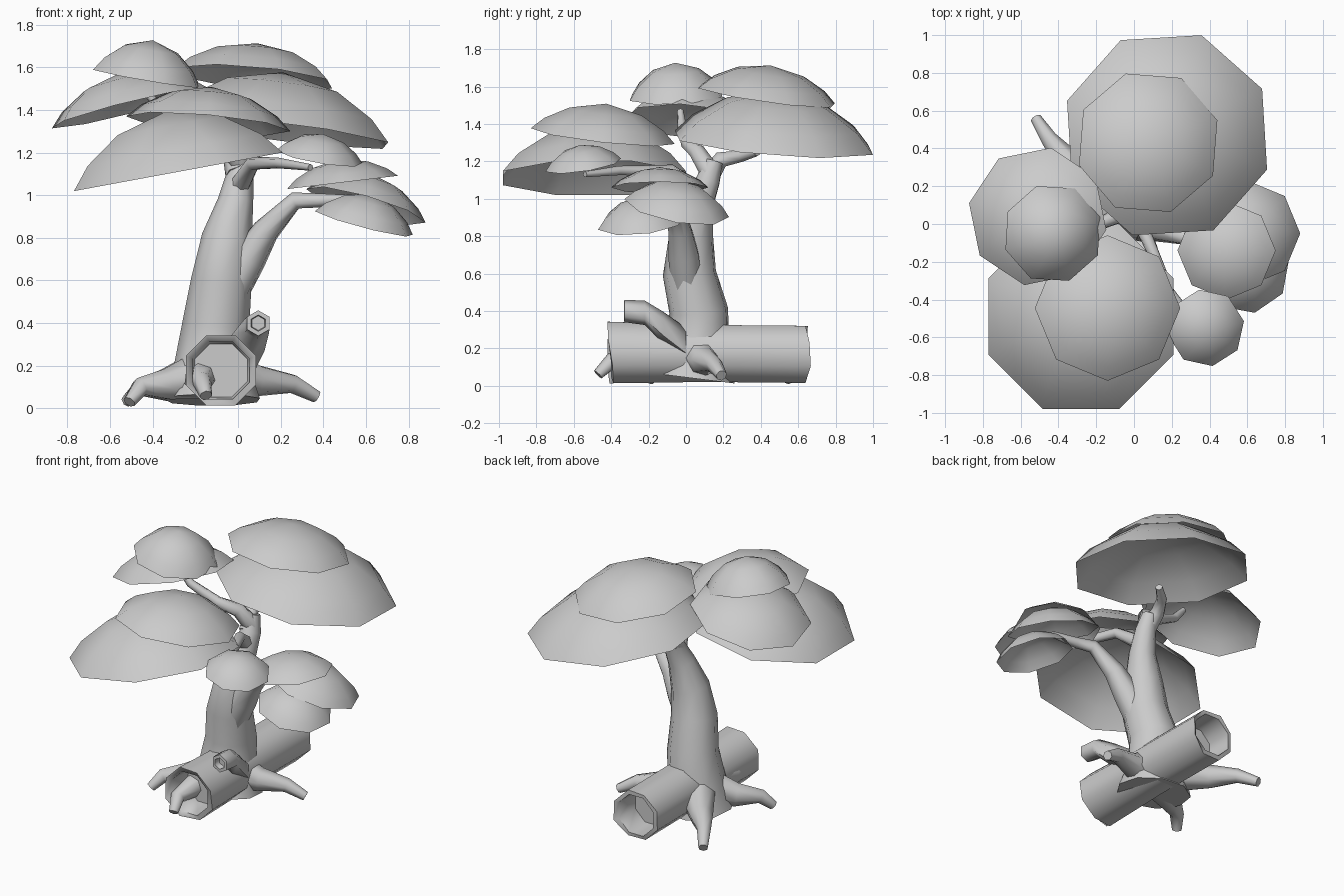
import bpy, bmesh, math, random
from mathutils import Vector

if "Cube" in bpy.data.objects:
    bpy.data.objects.remove(bpy.data.objects["Cube"])

random.seed(4)


def finish(name, bm, angle=50):
    bmesh.ops.recalc_face_normals(bm, faces=bm.faces)
    me = bpy.data.meshes.new(name)
    bm.to_mesh(me)
    bm.free()
    ob = bpy.data.objects.new(name, me)
    bpy.context.collection.objects.link(ob)
    bpy.ops.object.select_all(action='DESELECT')
    ob.select_set(True)
    bpy.context.view_layer.objects.active = ob
    bpy.ops.object.shade_smooth_by_angle(angle=math.radians(angle))
    return ob


def bridge(bm, a, b):
    n = len(a)
    for i in range(n):
        bm.faces.new((a[i], a[(i + 1) % n], b[(i + 1) % n], b[i]))


def tube(name, path, sides=7):
    """Loft rings along (x, y, z, radius) points and cap both ends."""
    bm = bmesh.new()
    pts = [Vector(p[:3]) for p in path]
    rings, side = [], None
    for i, p in enumerate(path):
        t = Vector()
        if i > 0:
            t += (pts[i] - pts[i - 1]).normalized()
        if i < len(pts) - 1:
            t += (pts[i + 1] - pts[i]).normalized()
        t.normalize()
        if side is None:
            side = t.orthogonal()
        side = (side - t * side.dot(t)).normalized()
        up = t.cross(side)
        angles = [2 * math.pi * (k + 0.5) / sides for k in range(sides)]
        rings.append([bm.verts.new(pts[i] + p[3] * (math.cos(a) * side + math.sin(a) * up))
                      for a in angles])
    for a, b in zip(rings, rings[1:]):
        bridge(bm, a, b)
    bm.faces.new(rings[0])
    bm.faces.new(rings[-1])
    return finish(name, bm, 75)


def canopy(name, c, r, h, slope, turn):
    """Open eight-sided leaf cap, tilted by its slope in x and y."""
    bm = bmesh.new()
    n = Vector((-slope[0], -slope[1], 1)).normalized()
    c = Vector(c)
    rings = []
    for s, lift in ((1, 0), (0.83, 0.36), (0.5, 0.76)):
        ring = []
        for k in range(8):
            a = math.radians(turn + 45 * k)
            dx, dy = r * s * math.cos(a), r * s * math.sin(a)
            flat = Vector((dx, dy, slope[0] * dx + slope[1] * dy))
            ring.append(bm.verts.new(c + flat + n * h * lift))
        rings.append(ring)
    bridge(bm, rings[0], rings[1])
    bridge(bm, rings[1], rings[2])
    apex = bm.verts.new(c + n * h)
    for k in range(8):
        bm.faces.new((rings[2][k], rings[2][(k + 1) % 8], apex))
    return finish(name, bm, 80)


def hollow(name, path, sides, jag, rims):
    """Pipe with recessed ends: rings of (centre x, y, z, radius) facing y."""
    bm = bmesh.new()
    shift = {e: [random.uniform(-jag, jag) for _ in range(sides)] for e in rims}
    rings = []
    for x, y, z, r in path:
        d = shift.get(y, [0] * sides)
        rings.append([bm.verts.new((x + r * math.cos(2 * math.pi * (k + .5) / sides), y + d[k],
                                    z + r * math.sin(2 * math.pi * (k + .5) / sides)))
                      for k in range(sides)])
    for a, b in zip(rings, rings[1:]):
        bridge(bm, a, b)
    bm.faces.new(rings[0])
    bm.faces.new(rings[-1])
    return finish(name, bm, 62)


# Leaf caps: centre, radius, height, slope, turn
caps = {
    "back_lower": ((0.175, 0.47, 1.30), 0.56, 0.28, (-0.125, -0.08), 26),
    "back_upper": ((0.075, 0.43, 1.55), 0.385, 0.165, (-0.09, -0.14), 18),
    "front_lower": ((-0.28, -0.49, 1.11), 0.53, 0.29, (0.185, 0.0), 22.5),
    "front_upper": ((-0.14, -0.445, 1.335), 0.385, 0.175, (-0.09, -0.11), 0),
    "left_lower": ((-0.51, 0.04, 1.41), 0.37, 0.17, (0.25, -0.08), 34),
    "left_upper": ((-0.43, -0.05, 1.55), 0.265, 0.18, (-0.17, 0.05), 19),
    "right_lower": ((0.60, -0.05, 0.95), 0.28, 0.15, (-0.28, -0.17), 0),
    "right_upper": ((0.49, -0.14, 1.06), 0.26, 0.11, (0.12, 0.0), 0),
    "right_hanging": ((0.59, -0.24, 0.87), 0.235, 0.14, (-0.26, 0.1), 12),
    "small_front": ((0.38, -0.55, 1.18), 0.205, 0.11, (-0.17, 0.15), 10),
}
for key, args in caps.items():
    canopy("canopy_" + key, *args)

# Trunk, bending back into the upper fork
tube("trunk", [(-0.12, 0.04, 0.04, 0.23), (-0.12, 0.06, 0.2, 0.18), (-0.1, 0.07, 0.4, 0.16),
               (-0.075, 0.02, 0.6, 0.145), (-0.05, 0.03, 0.8, 0.12), (-0.01, 0.065, 0.97, 0.085),
               (0.01, 0.12, 1.1, 0.065), (0.0, 0.15, 1.2, 0.05)], 9)

# Branches
tube("branch_right", [(-0.06, 0.01, 0.5, 0.09), (0.05, -0.01, 0.7, 0.085), (0.13, -0.03, 0.83, 0.065),
                      (0.27, -0.07, 0.975, 0.042), (0.38, -0.1, 0.975, 0.034),
                      (0.55, -0.12, 0.98, 0.02)])
tube("branch_small_front", [(0.0, 0.08, 1.03, 0.05), (0.07, -0.08, 1.15, 0.034),
                            (0.19, -0.36, 1.15, 0.026), (0.34, -0.54, 1.13, 0.016)])
tube("branch_back", [(0.0, 0.11, 1.1, 0.06), (-0.03, 0.19, 1.21, 0.045),
                     (0.03, 0.3, 1.23, 0.032), (0.12, 0.38, 1.25, 0.022)])
tube("branch_left", [(0.01, 0.13, 1.14, 0.055), (-0.04, 0.06, 1.25, 0.045), (-0.16, 0.01, 1.29, 0.036),
                     (-0.34, -0.02, 1.38, 0.027), (-0.42, -0.03, 1.47, 0.018)])

# Roots: start near the trunk, knee, tip
roots = {
    "back_left": ((-0.34, 0.32, 0.11), (-0.45, 0.45, 0.10), (-0.52, 0.56, 0.035)),
    "left": ((-0.34, -0.06, 0.11), (-0.46, -0.14, 0.10), (-0.51, -0.2, 0.03)),
    "right": ((0.1, 0.1, 0.13), (0.26, 0.15, 0.115), (0.37, 0.19, 0.055)),
    "front": ((-0.18, -0.22, 0.14), (-0.17, -0.4, 0.13), (-0.15, -0.47, 0.06)),
}
for key, (a, b, t) in roots.items():
    tube("root_" + key, [(-0.1, 0.05, 0.17, 0.14), (*a, 0.075), (*b, 0.045), (*t, 0.03)])

# Hollow log through the trunk base, with recessed ends
lx, lz = -0.08, 0.178
hollow("log", [(lx, -0.24, lz, 0.135), (lx, -0.40, lz, 0.145), (lx, -0.405, lz, 0.178),
               (lx, 0.10, lz - 0.005, 0.165), (lx, 0.65, lz - 0.01, 0.165), (lx, 0.645, lz - 0.01, 0.138),
               (lx, 0.48, lz - 0.01, 0.13)], 8, 0.02, (-0.405, 0.65))

# Hollow stub growing from the log
hollow("log_stub", [(0.0, 0.0, 0.22, 0.09), (0.05, -0.12, 0.31, 0.085), (0.09, -0.22, 0.39, 0.065),
                    (0.095, -0.33, 0.40, 0.06), (0.095, -0.331, 0.40, 0.038), (0.095, -0.29, 0.40, 0.034)],
       6, 0.0, ())
